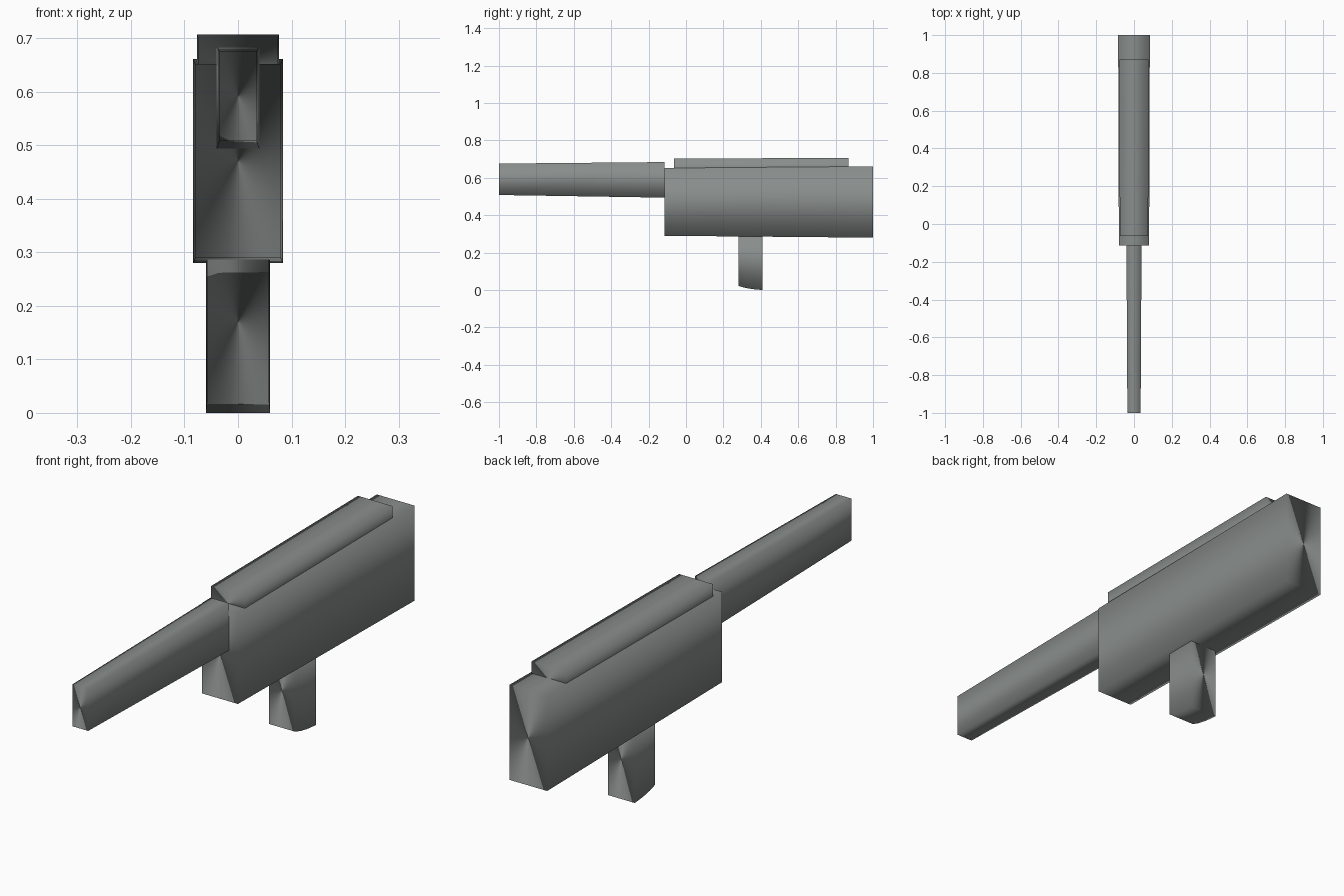
import bpy, bmesh
from mathutils import Vector

if "Cube" in bpy.data.objects:
    bpy.data.objects.remove(bpy.data.objects["Cube"])

# Dark grey metal shared by all parts
metal = bpy.data.materials.new("dark_metal")
metal.diffuse_color = (0.25, 0.27, 0.26, 1)
metal.use_nodes = True
metal.node_tree.nodes["Principled BSDF"].inputs["Base Color"].default_value = metal.diffuse_color

def loft(name, rings):
    """Four-sided tapered bar along y; each ring is (y, half width, bottom z, top z)."""
    bm = bmesh.new()
    loops = [[bm.verts.new(p) for p in ((-w, y, b), (w, y, b), (w, y, t), (-w, y, t))]
             for y, w, b, t in rings]
    for a, c in zip(loops, loops[1:]):
        for i in range(4):
            j = (i + 1) % 4
            bm.faces.new((a[i], a[j], c[j], c[i]))
    # End caps
    bm.faces.new(loops[0][::-1])
    bm.faces.new(loops[-1])
    bmesh.ops.recalc_face_normals(bm, faces=bm.faces[:])
    for f in bm.faces:
        f.smooth = True
    mesh = bpy.data.meshes.new(name)
    bm.to_mesh(mesh)
    bm.free()
    mesh.materials.append(metal)
    # Soft shading around the bar: normals point outward from its long axis
    corners = [Vector((sx, 0, sz)).normalized()
               for sx, sz in ((-1, -1), (1, -1), (1, 1), (-1, 1))]
    mesh.normals_split_custom_set_from_vertices([corners[v.index % 4] for v in mesh.vertices])
    obj = bpy.data.objects.new(name, mesh)
    bpy.context.collection.objects.link(obj)
    return obj

# Main housing
loft("body", [(-0.115, 0.08, 0.29, 0.652), (1.0, 0.084, 0.28, 0.661)])

# Raised cover along the top
loft("top_cover", [(-0.063, 0.075, 0.60, 0.702), (0.87, 0.077, 0.60, 0.707)])

# Barrel narrowing toward the front
loft("barrel", [(-1.0, 0.035, 0.508, 0.676), (-0.115, 0.04, 0.494, 0.684)])

# Grip with a curved underside
loft("grip", [(0.28, 0.058, 0.022, 0.32), (0.315, 0.059, 0.012, 0.32),
              (0.355, 0.0595, 0.005, 0.32), (0.41, 0.06, 0.0, 0.32)])
